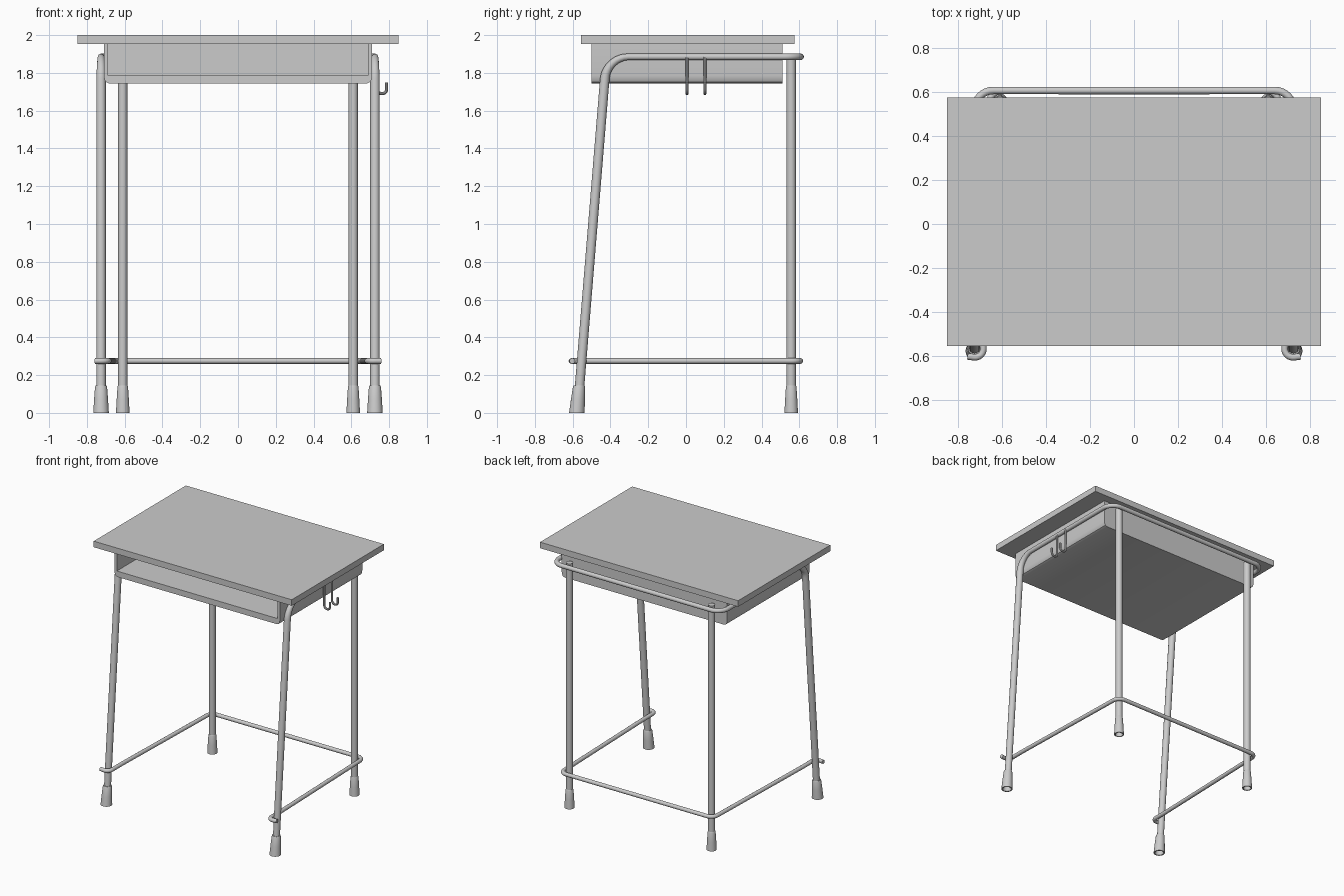
import bpy, bmesh, math
from mathutils import Vector

if "Cube" in bpy.data.objects:
    bpy.data.objects.remove(bpy.data.objects["Cube"])


def finish(ob, angle=35):
    bpy.ops.object.select_all(action='DESELECT')
    ob.select_set(True)
    bpy.context.view_layer.objects.active = ob
    if ob.type == 'CURVE':
        bpy.ops.object.convert(target='MESH')
        ob = bpy.context.object
    bpy.ops.object.shade_smooth_by_angle(angle=math.radians(angle))
    return ob


def mesh_object(name, bm):
    bmesh.ops.recalc_face_normals(bm, faces=bm.faces)
    me = bpy.data.meshes.new(name)
    bm.to_mesh(me)
    bm.free()
    ob = bpy.data.objects.new(name, me)
    bpy.context.collection.objects.link(ob)
    return finish(ob)


def box(name, lo, hi):
    bm = bmesh.new()
    bmesh.ops.create_cube(bm, size=1)
    for v in bm.verts:
        v.co = [(a + b) / 2 + c * (b - a) for a, b, c in zip(lo, hi, v.co)]
    return mesh_object(name, bm)


def rounded(pts, steps=8):
    """pts: (x, y, z, tube radius, fillet length); returns a path with rounded corners."""
    out = []
    for i, p in enumerate(pts):
        c, r, d = Vector(p[:3]), p[3], p[4]
        if not d:
            out.append((c, r))
            continue
        before, after = pts[i - 1], pts[i + 1]
        a = c + (Vector(before[:3]) - c).normalized() * d
        b = c + (Vector(after[:3]) - c).normalized() * d
        h1, h2 = a.lerp(c, 0.55), b.lerp(c, 0.55)
        for k in range(steps + 1):
            t = k / steps
            s = 1 - t
            co = a * s**3 + h1 * 3*s*s*t + h2 * 3*s*t*t + b * t**3
            out.append((co, before[3] * s + after[3] * t))
    return out


def tube(name, pts, res=6):
    path = rounded(pts)
    cu = bpy.data.curves.new(name, 'CURVE')
    cu.dimensions = '3D'
    cu.bevel_depth = 1.0
    cu.bevel_resolution = res
    cu.use_fill_caps = True
    sp = cu.splines.new('POLY')
    sp.points.add(len(path) - 1)
    for q, (co, r) in zip(sp.points, path):
        q.co = (*co, 1)
        q.radius = r
    ob = bpy.data.objects.new(name, cu)
    bpy.context.collection.objects.link(ob)
    return finish(ob)


def both_sides(half):
    """Right half of a path, extended across x = 0."""
    return half + [(-p[0], *p[1:]) for p in reversed(half)]


def foot(name, x, y, scale, lean):
    profile = [(0.04, .027), (0.0, .031), (0.0, .040), (.07, .036),
               (.138, .031), (.145, .028), (.145, .02)]
    n = 20
    bm = bmesh.new()
    rings = []
    for z, r in profile:
        rings.append([bm.verts.new((x + r * scale * math.cos(2 * math.pi * k / n),
                                    y + lean * z + r * scale * math.sin(2 * math.pi * k / n), z))
                      for k in range(n)])
    for a, b in zip(rings, rings[1:]):
        for k in range(n):
            bm.faces.new((a[k], a[(k + 1) % n], b[(k + 1) % n], b[k]))
    bm.faces.new(rings[0])
    return mesh_object(name, bm)


# Desk top
box("desk_top", (-.85, -.555, 1.953), (.85, .575, 2.0))

# Open-front book tray: folded channel plus back panel
outer = [(.71, 1.955), (.71, 1.785), (.707, 1.765), (.70, 1.752), (.685, 1.745)]
inner = [(.69, 1.79), (.69, 1.955)]
half_out = outer + [(-x, z) for x, z in reversed(outer)]
half_in = [(-x, z) for x, z in reversed(inner)] + inner
bm = bmesh.new()
face = bm.faces.new([bm.verts.new((x, -.5, z)) for x, z in half_out + half_in])
ext = bmesh.ops.extrude_face_region(bm, geom=[face])
bmesh.ops.translate(bm, vec=(0, 1.01, 0),
                    verts=[g for g in ext['geom'] if isinstance(g, bmesh.types.BMVert)])
if not face.is_valid or all(len(e.link_faces) == 2 for e in bm.edges) is False:
    bmesh.ops.holes_fill(bm, edges=bm.edges)
mesh_object("book_tray", bm)
box("tray_back", (-.695, .49, 1.78), (.695, .51, 1.955))

# Front legs and upper frame, one bent tube
R, T = .025, .017
lean = .082
tube("front_legs_and_frame", both_sides([
    (.725, -.575 + lean * .05, .05, R, 0),
    (.725, -.575 + lean * 1.885, 1.885, R, .115),
    (.725, .30, 1.885, T, 0),
    (.725, .607, 1.885, T, .085),
    (.30, .607, 1.885, T, 0)]))

# Lower rail, hooked round the front legs
L, z = .015, .275
tube("lower_rail", both_sides([
    (.757, -.602, z, L, 0),
    (.685, -.612, z, L, .045),
    (.685, -.45, z, L, 0),
    (.655, .605, z, L, .05),
    (.30, .605, z, L, 0)]))

# Back legs and feet
for side, s in (("right", 1), ("left", -1)):
    tube("back_leg_" + side, [(s * .61, .557, .05, R, 0), (s * .61, .557, 1.9, R, 0)])
    foot("back_foot_" + side, s * .61, .557, .9, 0)
    foot("front_foot_" + side, s * .725, -.578, 1.03, lean)

# Bag hooks on the right side
for i, y in enumerate((.005, .10)):
    H = .008
    tube(f"bag_hook_{i + 1}", [
        (.737, y, 1.885, H, 0),
        (.737, y, 1.69, H, .025),
        (.787, y, 1.69, H, .024),
        (.787, y, 1.75, H, 0)], res=3)
